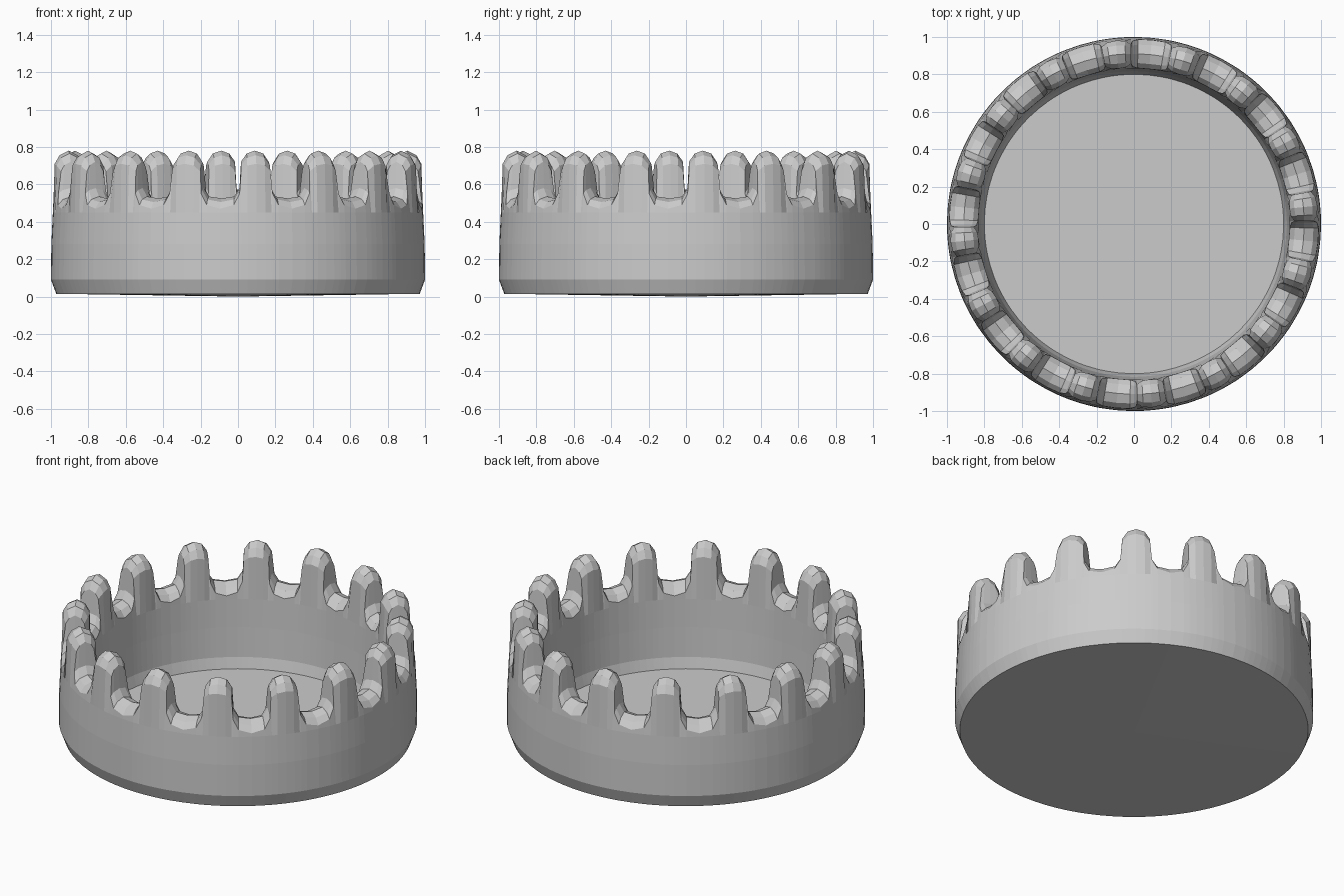
import bpy, bmesh, math

cube = bpy.data.objects.get("Cube")
if cube:
    bpy.data.objects.remove(cube, do_unlink=True)

grey = bpy.data.materials.new("plain grey")
grey.use_nodes = True
colour = (0.6, 0.6, 0.6, 1)
grey.diffuse_color = colour
grey.node_tree.nodes["Principled BSDF"].inputs["Base Color"].default_value = colour

PRONGS = 16
STEP = 360 / PRONGS
START = 5.7      # angle of the first prong
MID = 0.91       # radius of the wall's centre line

# Half of one prong and valley: angle, half thickness, shoulder height, ridge height
HALF = [
    (0.0, 0.075, 0.71, 0.78),
    (2.8, 0.070, 0.70, 0.765),
    (4.7, 0.052, 0.67, 0.72),
    (5.2, 0.068, 0.55, 0.58),
    (7.0, 0.076, 0.49, 0.535),
    (11.25, 0.078, 0.47, 0.525),
]
sector = [(-a, w, s, t) for a, w, s, t in HALF[:0:-1]] + HALF[:-1]

# Fixed lower wall rows as radius and height
OUTER = [(0.972, 0.015), (1.0, 0.09), (0.998, 0.28), (0.99, 0.45)]
INNER = [(0.832, 0.45), (0.826, 0.28), (0.817, 0.1), (0.80, 0.035)]


def column_profile(w, shoulder, ridge):
    """Wall cross-section from the outer foot over the rim to the floor."""
    bevel = shoulder + 0.65 * (ridge - shoulder)
    rim = [(w, shoulder), (w * 0.65, bevel), (0, ridge),
           (-w * 0.65, bevel), (-w, shoulder)]
    return OUTER + [(MID + d, z) for d, z in rim] + INNER


# Crown wall: one cross-section per angle, joined all the way round
bm = bmesh.new()
columns = []
for i in range(PRONGS):
    for a, w, shoulder, ridge in sector:
        t = math.radians(START + i * STEP + a)
        columns.append([bm.verts.new((r * math.cos(t), r * math.sin(t), z))
                        for r, z in column_profile(w, shoulder, ridge)])

for a, b in zip(columns, columns[1:] + columns[:1]):
    for k in range(len(a) - 1):
        bm.faces.new((a[k], b[k], b[k + 1], a[k + 1]))

# Floor and slightly domed underside
under = bm.verts.new((0, 0, 0))
floor = bm.verts.new((0, 0, 0.035))
for a, b in zip(columns, columns[1:] + columns[:1]):
    bm.faces.new((under, b[0], a[0]))
    bm.faces.new((floor, a[-1], b[-1]))

bmesh.ops.recalc_face_normals(bm, faces=bm.faces)
mesh = bpy.data.meshes.new("pronged_ring")
bm.to_mesh(mesh)
bm.free()
mesh.materials.append(grey)
ring = bpy.data.objects.new("pronged_ring", mesh)
bpy.context.collection.objects.link(ring)
